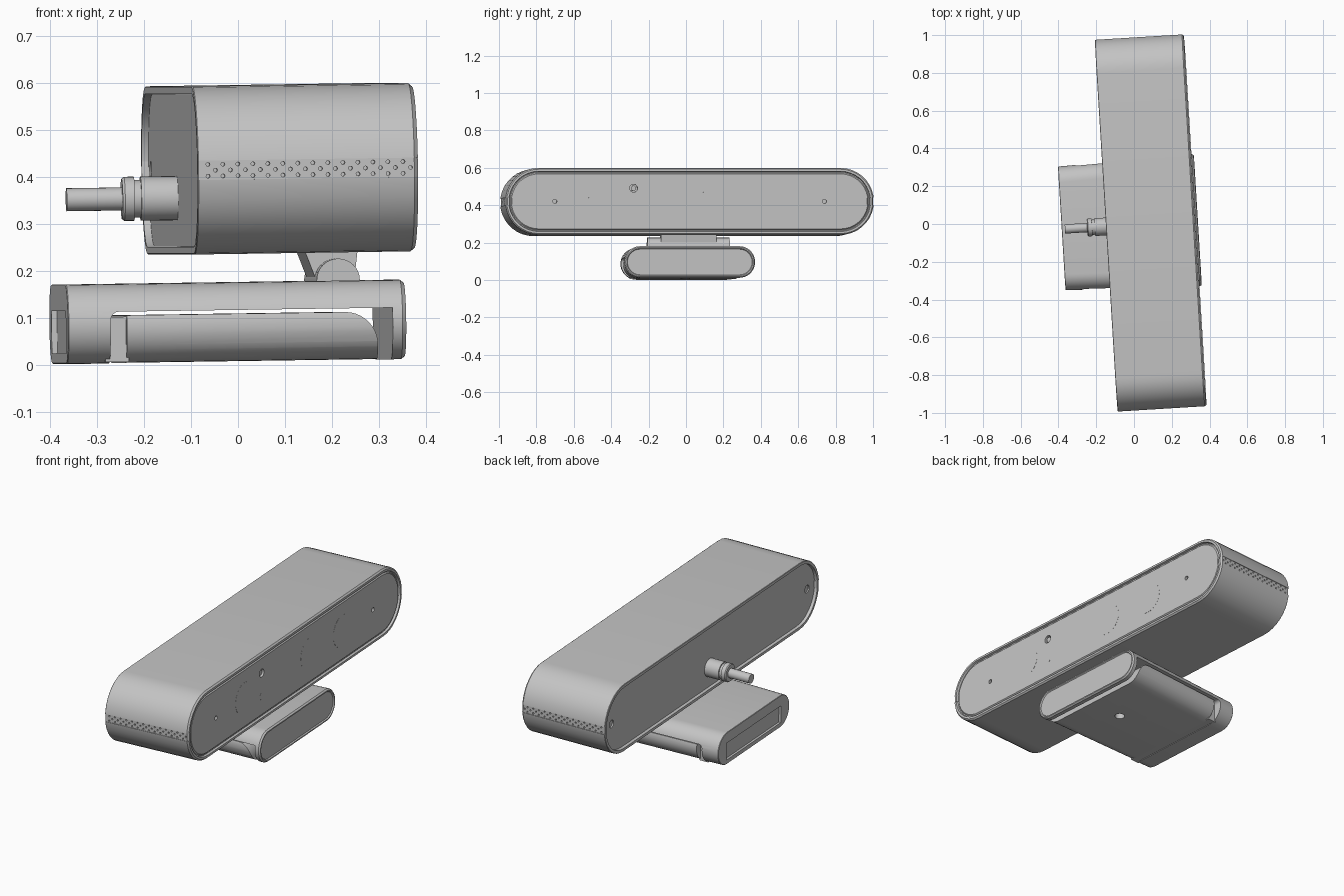
import bpy, bmesh
from math import sin, cos, pi, radians
from mathutils import Matrix, Vector

if "Cube" in bpy.data.objects:
    bpy.data.objects.remove(bpy.data.objects["Cube"], do_unlink=True)

grey = bpy.data.materials.new("light_grey")
grey.use_nodes = True
colour = (0.55, 0.55, 0.55, 1)
grey.diffuse_color = colour
grey.node_tree.nodes["Principled BSDF"].inputs["Base Color"].default_value = colour

# The whole device is turned a little and tilted a little
POSE = Matrix.Rotation(radians(3.5), 4, 'Z') @ Matrix.Rotation(radians(-0.85), 4, 'Y')


def add_loft(bm, rings):
    """Skin closed rings of points and cap both ends."""
    loops = [[bm.verts.new(p) for p in ring] for ring in rings]
    n = len(loops[0])
    for a, b in zip(loops, loops[1:]):
        for i in range(n):
            j = (i + 1) % n
            bm.faces.new((a[i], a[j], b[j], b[i]))
    bm.faces.new(loops[0])
    bm.faces.new(loops[-1])


def make(name, *lofts):
    bm = bmesh.new()
    for rings in lofts:
        add_loft(bm, rings)
    bmesh.ops.recalc_face_normals(bm, faces=bm.faces)
    mesh = bpy.data.meshes.new(name)
    bm.to_mesh(mesh)
    bm.free()
    mesh.materials.append(grey)
    obj = bpy.data.objects.new(name, mesh)
    bpy.context.collection.objects.link(obj)
    return obj


def boolean(obj, operation, *lofts):
    """Apply a boolean with a temporary cutter."""
    cutter = make("cutter", *lofts)
    cutter.hide_render = True
    mod = obj.modifiers.new("cut", 'BOOLEAN')
    mod.operation, mod.solver, mod.object = operation, 'EXACT', cutter
    deps = bpy.context.evaluated_depsgraph_get()
    mesh = bpy.data.meshes.new_from_object(obj.evaluated_get(deps))
    obj.modifiers.clear()
    obj.data = mesh
    bpy.data.objects.remove(cutter, do_unlink=True)


def stadium(x, half, r, cz, inset=0, groove=0, n=18):
    """Pill outline across x, with an optional shallow groove at each tip."""
    r2, straight = r - inset, half - r
    arc = [(-pi / 2 + pi * i / n, 0) for i in range(n + 1)]
    if groove:
        g = 0.115
        arc = [a for a in arc if abs(a[0]) > g]
        arc += [(-g, 0), (-g + 1e-5, groove), (g - 1e-5, groove), (g, 0)]
        arc.sort()
    pts = []
    for side in (1, -1):
        for a, d in arc:
            pts.append((x, side * (straight + r2 * cos(a) - d), cz + side * r2 * sin(a)))
    return pts


def circle(axis, pos, along, r, n=24):
    """Ring at pos (the two other coordinates) on the given axis."""
    ring = []
    for i in range(n):
        p = [pos[0] + r * cos(2 * pi * i / n), pos[1] + r * sin(2 * pi * i / n)]
        p.insert(axis, along)
        ring.append(p)
    return ring


def rod(axis, pos, a, b, r, n=24):
    return [circle(axis, pos, a, r, n), circle(axis, pos, b, r, n)]


def prism(outline, half):
    """Side outline (x, z) extruded across the width."""
    return [[(x, y, z) for x, z in outline] for y in (-half, half)]


def box(x0, x1, half, z0, z1):
    return prism([(x0, z0), (x1, z0), (x1, z1), (x0, z1)], half)


# Camera body: recessed back, rimmed front with a raised window
CZ = 0.4156
sections = [(-0.125, 0.022), (-0.125, 0.018), (-0.14, 0.016), (-0.14, 0.002),
            (-0.138, 0), (0.322, 0), (0.33, 0.007), (0.33, 0.018),
            (0.319, 0.021), (0.319, 0.026), (0.325, 0.032)]
body = make("camera_body", [stadium(x, 0.987, 0.179, CZ, i, 0.003) for x, i in sections])

# Microphone perforations on both ends, screw holes and the indicator hole
holes = []
for side in (-1, 1):
    for row in (-1, 0, 1):
        for k in range(14):
            x = -0.118 + 0.032 * k + (0.016 if row == 0 else 0)
            holes.append(rod(1, (x, CZ + row * 0.0125), side * 0.97, side * 1.0, 0.0042, 8))
    holes.append(rod(0, (side * 0.9, CZ), -0.135, -0.118, 0.02))
    holes.append(rod(0, (side * 0.722, CZ), 0.31, 0.34, 0.011))
holes.append(rod(0, (-0.3, 0.486), 0.305, 0.34, 0.021))
boolean(body, 'DIFFERENCE', *holes)

# Lens windows, almost flush with the front
make("indicator_lens", rod(0, (-0.3, 0.486), 0.3, 0.318, 0.014))
for i, y in enumerate((-0.46, 0.14, 0.44)):
    make(f"lens_window_{i + 1}", rod(0, (y, CZ), 0.32, 0.3255, 0.083, 40))
make("sensor_window", rod(0, (-0.3, 0.365), 0.32, 0.3255, 0.02))

# Cable plug and cable
plug = [(-0.12, 0.047), (-0.203, 0.047), (-0.203, 0.04), (-0.217, 0.04),
        (-0.217, 0.047), (-0.238, 0.047), (-0.243, 0.043)]
make("cable_plug", [circle(0, (-0.004, 0.3565), x, r, 32) for x, r in plug])
make("cable", rod(0, (-0.004, 0.3565), -0.235, -0.361, 0.0245))

# Tilt hinge between the body and the clip
make("hinge_barrel", rod(1, (0.203, 0.177), -0.22, 0.22, 0.046, 32))
make("hinge_neck", prism([(0.135, 0.245), (0.25, 0.245), (0.24, 0.165), (0.165, 0.165)], 0.148))

# Mounting clip: tapered shell with its lower middle cut away
BZ, BR = 0.0915, 0.0845
shell_sections = [(-0.381, 0.328, 0.002), (-0.379, 0.328, 0), (0.331, 0.35, 0),
                  (0.339, 0.35, 0.006), (0.339, 0.35, 0.012), (0.333, 0.35, 0.016)]
shell = make("clip_shell", [stadium(x, h, BR, BZ, i) for x, h, i in shell_sections])
corner = [(-0.272 - 0.018 * sin(a), 0.099 + 0.018 * cos(a))
          for a in [pi / 2 * k / 6 for k in range(7)]]
opening = corner + [(-0.29, -0.1), (0.31, -0.1), (0.31, 0.117)]
boolean(shell, 'DIFFERENCE', prism(opening, 0.5))
boolean(shell, 'DIFFERENCE', box(-0.4, -0.369, 0.25, 0.03, 0.12))

# Folding foot of the clip, rounded at its upper front corner
foot = make("clip_foot", [stadium(-0.3, 0.32, 0.0765, 0.0845),
                          stadium(0.3, 0.338, 0.0765, 0.0845)])
nose = [(0.21 + 0.07 * sin(a), 0.035 + 0.074 * cos(a))
        for a in [pi / 2 * k / 10 for k in range(11)]]
boolean(foot, 'INTERSECT', prism(nose + [(0.28, -0.1), (-0.255, -0.1), (-0.255, 0.109)], 0.5))
boolean(foot, 'DIFFERENCE', rod(2, (0.09, -0.01), -0.05, 0.045, 0.025))
make("foot_hinge", box(-0.3, -0.25, 0.285, 0.01, 0.106))

# Pose every part and smooth the curved surfaces
bpy.ops.object.select_all(action='DESELECT')
for obj in bpy.context.collection.objects:
    if obj.type == 'MESH' and obj.data.materials and obj.data.materials[0] == grey:
        obj.data.transform(POSE)
        obj.select_set(True)
        bpy.context.view_layer.objects.active = obj
bpy.ops.object.shade_smooth_by_angle(angle=radians(30))
